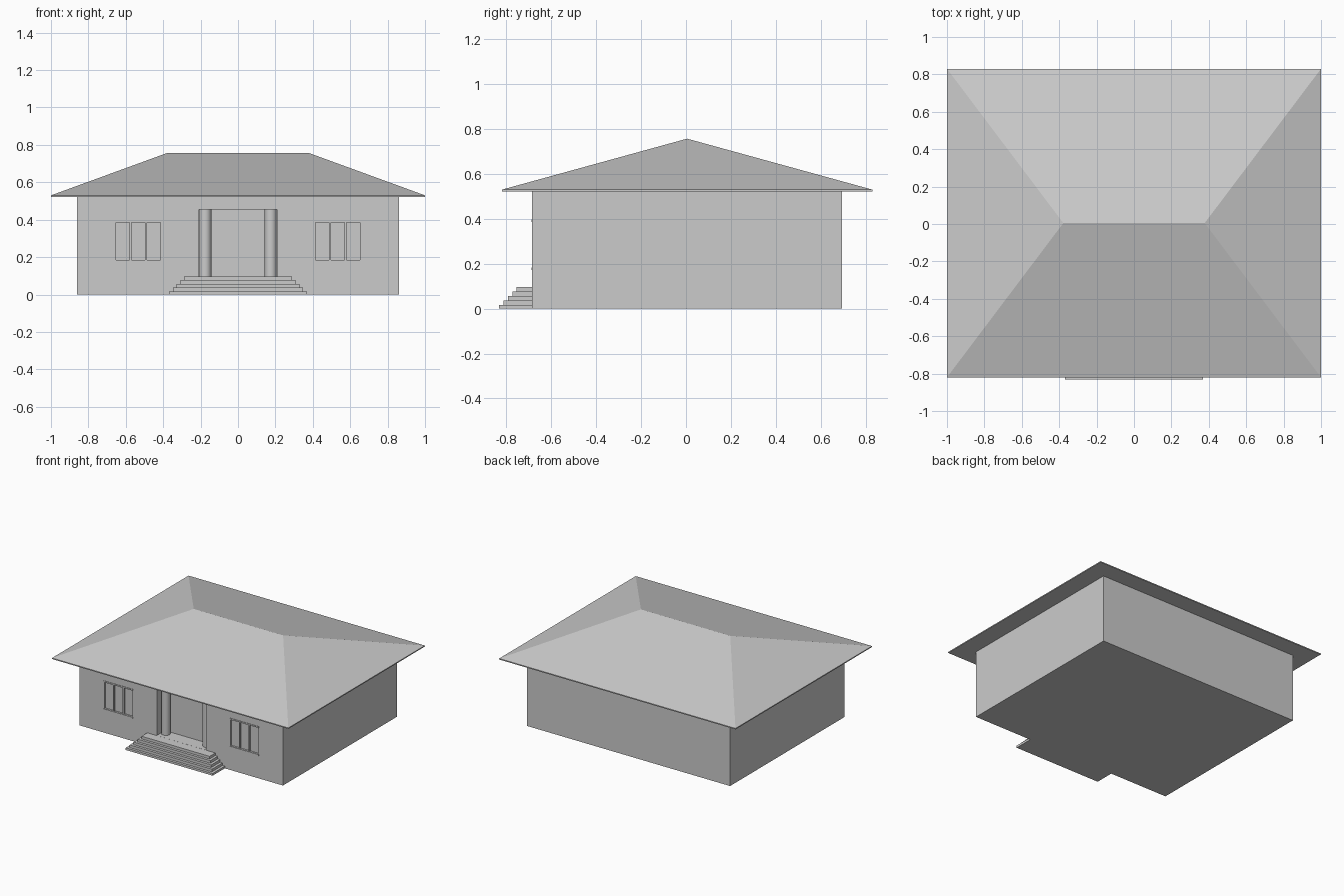
import bpy, bmesh

if "Cube" in bpy.data.objects:
    bpy.data.objects.remove(bpy.data.objects["Cube"])

FRONT = -0.685          # y of the front wall
CY = 0.005              # y centre of the house body and roof
FLOOR = 0.097           # porch floor height


def add_object(name, bm):
    bmesh.ops.recalc_face_normals(bm, faces=bm.faces[:])
    mesh = bpy.data.meshes.new(name)
    bm.to_mesh(mesh)
    bm.free()
    obj = bpy.data.objects.new(name, mesh)
    bpy.context.collection.objects.link(obj)
    return obj


def add_box(bm, x, y, z):
    """Box between the (min, max) pairs given for each axis."""
    verts = bmesh.ops.create_cube(bm, size=1)["verts"]
    for v in verts:
        v.co = [p[0] if c < 0 else p[1] for c, p in zip(v.co, (x, y, z))]


def box(name, x, y, z):
    bm = bmesh.new()
    add_box(bm, x, y, z)
    return add_object(name, bm)


# House body
body = box("house_body", (-0.86, 0.86), (FRONT, 0.695), (0, 0.524))

# Openings: porch recess and three shallow panes per window
bm = bmesh.new()
add_box(bm, (-0.208, 0.208), (FRONT - 0.1, FRONT + 0.1), (FLOOR, 0.455))
for side in (-1, 1):
    for k in (-1, 0, 1):
        c = side * 0.533 + k * 0.082
        add_box(bm, (c - 0.036, c + 0.036), (FRONT - 0.1, FRONT + 0.012), (0.185, 0.385))
cutter = add_object("opening_cutter", bm)
cutter.hide_render = True
cut = body.modifiers.new("openings", "BOOLEAN")
cut.operation = "DIFFERENCE"
cut.solver = "EXACT"
cut.object = cutter
bpy.context.view_layer.objects.active = body
bpy.ops.object.modifier_apply(modifier=cut.name)
bpy.data.objects.remove(cutter)

# Window lintels and sills
for side, label in ((-1, "left"), (1, "right")):
    c = side * 0.533
    for part, z in (("lintel", 0.387), ("sill", 0.173)):
        box(f"{label}_window_{part}", (c - 0.123, c + 0.123),
            (FRONT - 0.004, FRONT + 0.004), (z, z + 0.01))

# Porch columns
for side, label in ((-1, "left"), (1, "right")):
    bpy.ops.mesh.primitive_cylinder_add(
        vertices=32, radius=0.032, depth=0.455 - FLOOR,
        location=(side * 0.175, FRONT + 0.064, (0.455 + FLOOR) / 2))
    column = bpy.context.object
    column.name = f"{label}_column"
    bpy.ops.object.shade_smooth_by_angle()

# Entrance steps, each one smaller than the one below
for i in range(5):
    half = 0.368 - i * 0.02
    bottom = 0 if i == 0 else 0.0165 + (i - 1) * 0.02
    box(f"step_{i + 1}", (-half, half), (-0.832 + i * 0.0195, FRONT),
        (bottom, 0.0165 + i * 0.02))

# Hipped roof with a thin eave edge
bm = bmesh.new()
corners = [(-1, -0.825), (1, -0.825), (1, 0.825), (-1, 0.825)]
low = [bm.verts.new((x, y + CY, 0.522)) for x, y in corners]
eave = [bm.verts.new((x, y + CY, 0.53)) for x, y in corners]
ridge = [bm.verts.new((x, CY, 0.757)) for x in (-0.378, 0.378)]
bm.faces.new(low)
for i in range(4):
    j = (i + 1) % 4
    bm.faces.new((low[i], low[j], eave[j], eave[i]))
bm.faces.new((eave[0], eave[1], ridge[1], ridge[0]))
bm.faces.new((eave[1], eave[2], ridge[1]))
bm.faces.new((eave[2], eave[3], ridge[0], ridge[1]))
bm.faces.new((eave[3], eave[0], ridge[0]))
add_object("hip_roof", bm)
